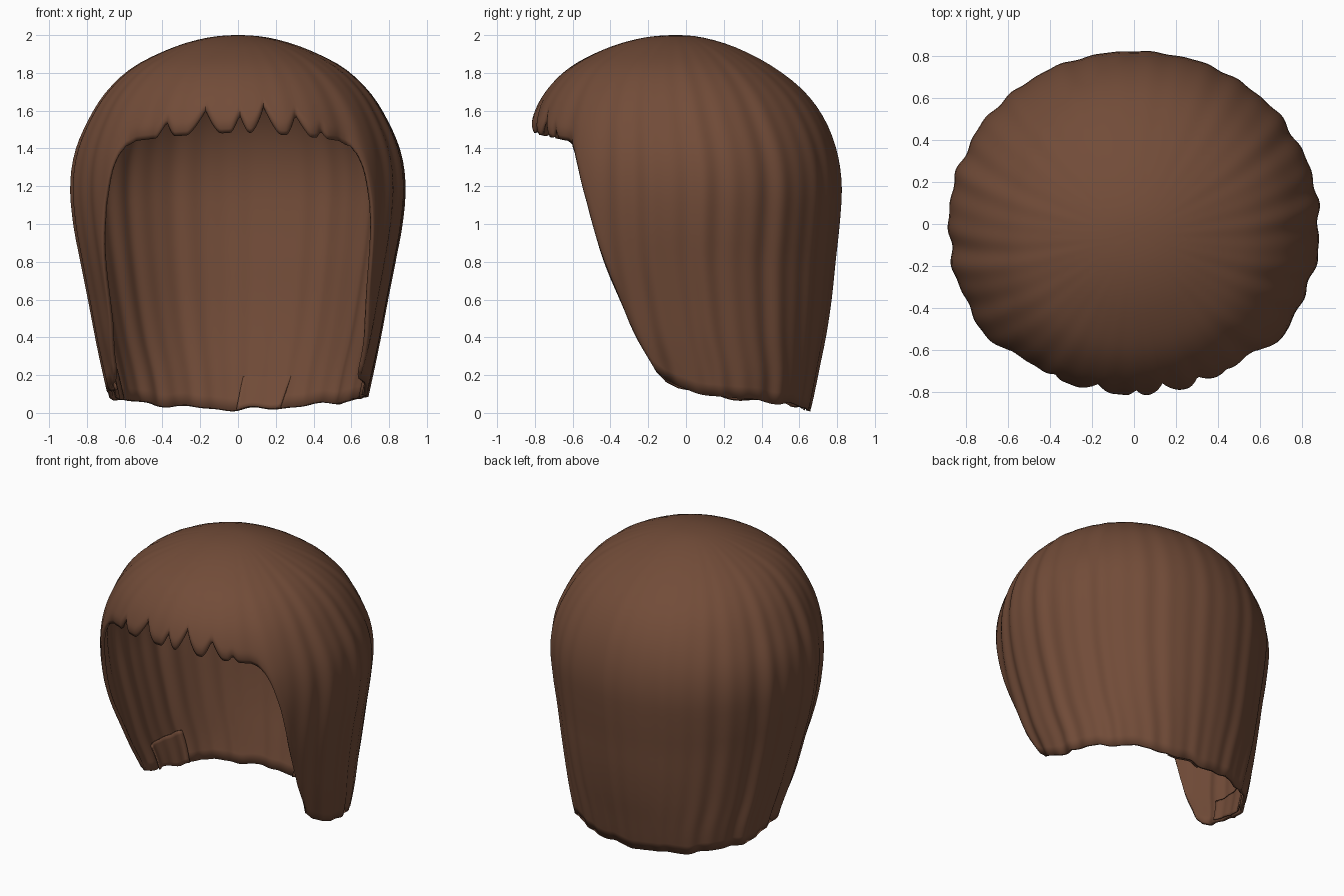
import bpy, bmesh, math

if "Cube" in bpy.data.objects:
    bpy.data.objects.remove(bpy.data.objects["Cube"])

brown = bpy.data.materials.new("brown_hair")
brown.diffuse_color = (0.168, 0.072, 0.04, 1)
brown.use_nodes = True
brown.node_tree.nodes["Principled BSDF"].inputs["Base Color"].default_value = brown.diffuse_color

# Cross-sections from crown to hem: height, half width, back reach, front reach
SECTIONS = [
    (2.0, 0, -.05, .05), (1.985, .17, .10, .23), (1.93, .355, .275, .42),
    (1.83, .555, .465, .612), (1.70, .695, .628, .742), (1.55, .79, .736, .815),
    (1.38, .86, .80, .835), (1.2, .884, .824, .84), (1.0, .868, .813, .83),
    (.8, .83, .791, .80), (.6, .79, .770, .735), (.4, .752, .739, .645),
    (.2, .712, .698, .51), (0, .68, .664, .45)]
# height, half width, half depth, centre y
RINGS = [(z, w, (b + f) / 2, (b - f) / 2) for z, w, b, f in SECTIONS]
# Lower edge height by angle from the front (degrees)
HEM = [(0, 1.485), (25, 1.465), (42, 1.44), (46, 1.41), (48, 1.37), (50, 1.30),
       (54, 1.1), (59, .79), (64, .47), (69, .225), (73, .165), (78, .135), (98, .08),
       (120, .06), (150, .03), (180, .014)]
# Pointed gaps in the fringe: x, height, half width
GAPS = [(-.39, .08, .05), (-.185, .125, .09), (.01, .09, .05),
        (.15, .14, .08), (.325, .11, .065), (.445, .04, .03)]


def ring_at(s):
    """Smooth blend through the rings."""
    n = len(RINGS) - 1
    s = min(max(s, 0), n)
    i = min(int(s), n - 1)
    t = s - i
    z, w, d, c = RINGS[1]
    p0 = RINGS[i - 1] if i else (z, -w, -d, c)
    p1, p2 = RINGS[i], RINGS[i + 1]
    p3 = RINGS[i + 2] if i + 2 <= n else tuple(2 * b - a for a, b in zip(p1, p2))
    return [.5 * (2 * b + (c - a) * t + (2 * a - 5 * b + 4 * c - e) * t * t
                  + (3 * b - a - 3 * c + e) * t ** 3)
            for a, b, c, e in zip(p0, p1, p2, p3)]


def level_of(z):
    """Ring position for a height."""
    lo, hi = 0, len(RINGS) - 1
    for _ in range(24):
        mid = (lo + hi) / 2
        if ring_at(mid)[0] > z:
            lo = mid
        else:
            hi = mid
    return lo


def hem(th):
    a = abs(math.degrees(th))
    z = HEM[-1][1]
    for (a0, z0), (a1, z1) in zip(HEM, HEM[1:]):
        if a0 <= a <= a1:
            z = z0 + (z1 - z0) * (a - a0) / (a1 - a0)
            break
    if a < 45:
        x = .8 * math.sin(th)
        for gx, h, w in GAPS:
            z += h * max(0, 1 - abs(x - gx) / w) ** 1.4
    elif a > 68:
        z += .007 * math.sin(11 * th) + .004 * math.sin(19 * th + 1)
    return max(z, 0)


def waves(th, s):
    """Uneven strand ripples that fade out at the crown, fringe and middle back."""
    grow = min(max((s - 1) / 6, 0), 1)
    side = .3 + .7 * math.sin(th) ** 2
    return grow * side * (.006 * math.sin(23 * th + .6) + .005 * math.sin(37 * th + 2)
                          + .003 * math.sin(14 * th + 1))


def hair_point(th, s, inset=0):
    z, w, d, c = ring_at(s)
    sn, cs = math.sin(th), math.cos(th)
    # the outline turns squarer toward the hem
    p = 2.04 + .16 * min(max(1 - z, 0), 1)
    r = ((abs(sn) / w) ** p + (abs(cs) / d) ** p) ** (-1 / p)
    # slight flare beside the face opening
    flare = .018 * math.exp(-((abs(math.degrees(th)) - 53) / 5) ** 2)
    r += flare * min(max((s - 3) / 3, 0), 1) + waves(th, s) - inset
    return (r * sn, c - r * cs, z)


def finish(name, bm, thickness):
    mesh = bpy.data.meshes.new(name)
    bm.to_mesh(mesh)
    bm.free()
    mesh.materials.append(brown)
    ob = bpy.data.objects.new(name, mesh)
    bpy.context.collection.objects.link(ob)
    mod = ob.modifiers.new("thickness", 'SOLIDIFY')
    mod.thickness = thickness
    mod.offset = -1
    bpy.ops.object.select_all(action='DESELECT')
    ob.select_set(True)
    bpy.context.view_layer.objects.active = ob
    bpy.ops.object.shade_smooth_by_angle(angle=math.radians(50))


# Main hair shell, with the fringe edge curled slightly inward
COLS, ROWS = 400, 40
bm = bmesh.new()
crown = bm.verts.new((0, RINGS[0][3], 2))
grid = []
for j in range(COLS):
    th = -math.pi + 2 * math.pi * j / COLS
    end = level_of(hem(th))
    amount = .022 if abs(th) < .8 else .008
    column = []
    for i in range(1, ROWS + 1):
        k = i / ROWS
        curl = amount * max(0, (k - .92) / .08) ** 2
        column.append(bm.verts.new(hair_point(th, end * k, curl)))
    grid.append(column)
for j in range(COLS):
    a, b = grid[j], grid[(j + 1) % COLS]
    bm.faces.new((crown, a[0], b[0]))
    for i in range(ROWS - 1):
        bm.faces.new((a[i], a[i + 1], b[i + 1], b[i]))
finish("hair_shell", bm, .022)


# Small locks tucked inside the lower edge, emerging from the shell at the top
def inner_lock(name, start, stop, top, inset, flare, lean):
    bm = bmesh.new()
    cols, rows = 14, 8
    grid = []
    for j in range(cols + 1):
        column = []
        for i in range(rows + 1):
            k = i / rows
            th = math.radians(start + (stop - start) * j / cols + lean * k)
            bottom = hem(th) + .004
            column.append(bm.verts.new(hair_point(
                th, level_of(top + (bottom - top) * k), inset + flare * k)))
        grid.append(column)
    for a, b in zip(grid, grid[1:]):
        for i in range(rows):
            bm.faces.new((a[i], a[i + 1], b[i + 1], b[i]))
    finish(name, bm, .008)


inner_lock("left_inner_lock", -110, -84, .29, .024, .016, 0)
inner_lock("back_inner_lock", 152, 177, .21, .012, .025, 4)
